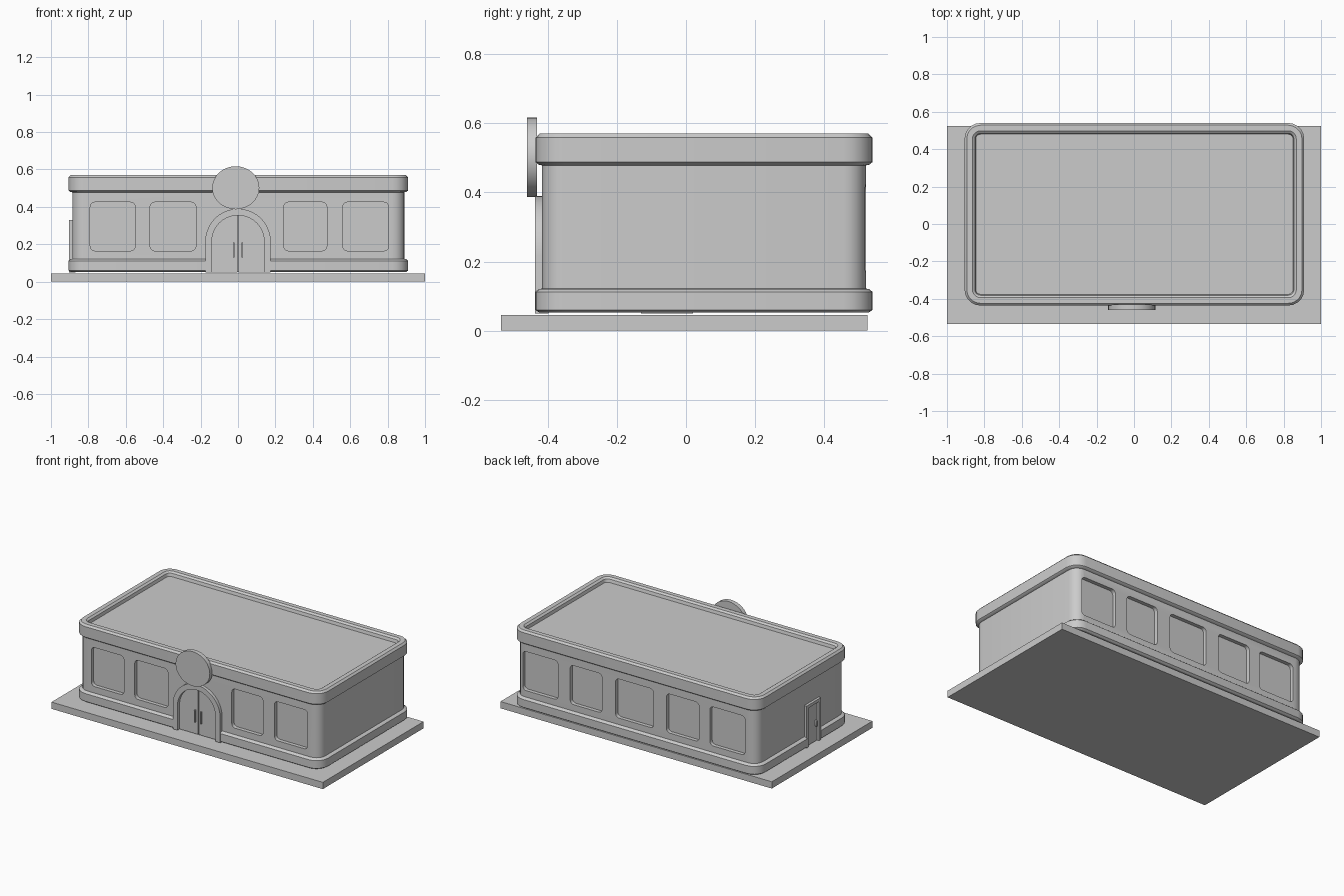
import bpy, bmesh, math
from mathutils import Vector, Matrix

if "Cube" in bpy.data.objects:
    bpy.data.objects.remove(bpy.data.objects["Cube"])

FRONT = Matrix(((1, 0, 0), (0, 0, 1), (0, 1, 0)))    # (u, v, depth) -> (x, z, y)
LEFT = Matrix(((0, 0, 1), (1, 0, 0), (0, 1, 0)))     # (u, v, depth) -> (y, z, x)


def finish(name, bm, smooth=True):
    bmesh.ops.recalc_face_normals(bm, faces=bm.faces)
    me = bpy.data.meshes.new(name)
    bm.to_mesh(me)
    bm.free()
    ob = bpy.data.objects.new(name, me)
    bpy.context.collection.objects.link(ob)
    if smooth:
        bpy.ops.object.select_all(action='DESELECT')
        ob.select_set(True)
        bpy.context.view_layer.objects.active = ob
        bpy.ops.object.shade_smooth_by_angle(angle=math.radians(30))
    return ob


def rounded_rect(cx, cy, hx, hy, r, n=5):
    pts = []
    for k, (sx, sy) in enumerate(((1, 1), (-1, 1), (-1, -1), (1, -1))):
        for i in range(n + 1):
            a = math.pi / 2 * (k + i / n)
            pts.append((cx + sx * (hx - r) + r * math.cos(a),
                        cy + sy * (hy - r) + r * math.sin(a)))
    return pts


def arch(r, base=0.05, spring=0.215, n=20):
    return [(r, base)] + [(r * math.cos(math.pi * i / n), spring + r * math.sin(math.pi * i / n))
                          for i in range(n + 1)] + [(-r, base)]


def door_rect(inset):
    return [(0.02 - inset, 0.05), (0.02 - inset, 0.33 - inset),
            (-0.13 + inset, 0.33 - inset), (-0.13 + inset, 0.05)]


def loft(bm, loops, closed=True):
    rings = [[bm.verts.new(p) for p in lp] for lp in loops]
    n = len(rings[0])
    for a, b in zip(rings, rings[1:]):
        for i in range(n if closed else n - 1):
            j = (i + 1) % n
            bm.faces.new((a[i], a[j], b[j], b[i]))
    return rings


def prism(name, outline, d0, d1, frame):
    bm = bmesh.new()
    rings = loft(bm, [[frame @ Vector((u, v, d)) for u, v in outline] for d in (d0, d1)])
    bm.faces.new(rings[0])
    bm.faces.new(rings[1])
    return finish(name, bm)


def surround(name, outer, inner, d0, d1, frame):
    # open-bottomed door frame: rectangular section swept between two outlines
    bm = bmesh.new()
    path = [(outer, d1), (outer, d0), (inner, d0), (inner, d1), (outer, d1)]
    loft(bm, [[frame @ Vector((u, v, d)) for u, v in o] for o, d in path], closed=False)
    bmesh.ops.remove_doubles(bm, verts=bm.verts, dist=1e-5)
    bmesh.ops.holes_fill(bm, edges=bm.edges, sides=4)
    return finish(name, bm)


def box(name, x0, x1, y0, y1, z0, z1):
    return prism(name, [(x0, z0), (x1, z0), (x1, z1), (x0, z1)], y0, y1, FRONT)


# Ground slab
box("base_slab", -1, 1, -0.535, 0.525, 0, 0.045)

# Building shell: one profile (inset, height) swept round a rounded rectangle
profile = [(0.012, 0.052), (0, 0.06), (0, 0.112), (0.01, 0.12), (0.02, 0.122),
           (0.02, 0.478), (0.01, 0.48), (0, 0.488), (0, 0.558), (0.012, 0.57),
           (0.042, 0.57), (0.055, 0.56), (0.06, 0.54)]
bm = bmesh.new()
rings = loft(bm, [[(x, y, z) for x, y in
                   rounded_rect(0.002, 0.052, 0.908 - d, 0.488 - d, 0.085 - d)]
                  for d, z in profile])
bm.faces.new(rings[0])
bm.faces.new(rings[-1])
shell = finish("building_shell", bm, smooth=False)

# Window and doorway recesses
front_windows = [(-0.79, -0.55), (-0.47, -0.225), (0.245, 0.475), (0.56, 0.805)]
back_windows = [(-0.80, -0.54), (-0.46, -0.22), (-0.125, 0.155), (0.255, 0.49), (0.58, 0.84)]
cutters = []
for spans, d0, d1 in ((front_windows, -0.6, -0.391), (back_windows, 0.495, 0.7)):
    for a, b in spans:
        outline = rounded_rect((a + b) / 2, 0.295, (b - a) / 2, 0.13, 0.025)
        cutters.append(prism("window_cutter", outline, d0, d1, FRONT))
cutters.append(prism("doorway_cutter", arch(0.17, base=0.02), -0.6, -0.40, FRONT))
cutters.append(prism("side_doorway_cutter",
                     [(0.015, 0.02), (0.015, 0.325), (-0.125, 0.325), (-0.125, 0.02)],
                     -1.1, -0.87, LEFT))
for c in cutters:
    c.hide_render = True
    m = shell.modifiers.new("cut", 'BOOLEAN')
    m.operation, m.solver, m.object = 'DIFFERENCE', 'EXACT', c
bpy.ops.object.select_all(action='DESELECT')
shell.select_set(True)
bpy.context.view_layer.objects.active = shell
for m in list(shell.modifiers):
    bpy.ops.object.modifier_apply(modifier=m.name)
for c in cutters:
    bpy.data.objects.remove(c)
bpy.ops.object.shade_smooth_by_angle(angle=math.radians(30))

# Arched entrance with double doors
surround("entrance_arch", arch(0.175), arch(0.14), -0.437, -0.398, FRONT)
half = [p for p in arch(0.141) if p[0] > -1e-6]
half = [(max(u, 0.003), v) for u, v in half] + [(0.003, 0.05)]
for s, side in ((1, "right"), (-1, "left")):
    prism("entrance_door_" + side, [(s * u, v) for u, v in half], -0.415, -0.398, FRONT)
    x = s * 0.022
    box("door_handle_" + side, x - 0.004, x + 0.004, -0.428, -0.414, 0.13, 0.21)

# Side door on the left wall
surround("side_door_frame", door_rect(0), door_rect(0.02), -0.903, -0.868, LEFT)
prism("side_door", door_rect(0.019), -0.888, -0.868, LEFT)
prism("side_door_handle", rounded_rect(-0.095, 0.17, 0.006, 0.02, 0.005, 3), -0.9, -0.887, LEFT)

# Round sign disc above the entrance
disc = [(-0.012 + 0.126 * math.cos(math.tau * i / 32), 0.502 + 0.115 * math.sin(math.tau * i / 32))
        for i in range(32)]
prism("round_sign", disc, -0.46, -0.431, FRONT)
